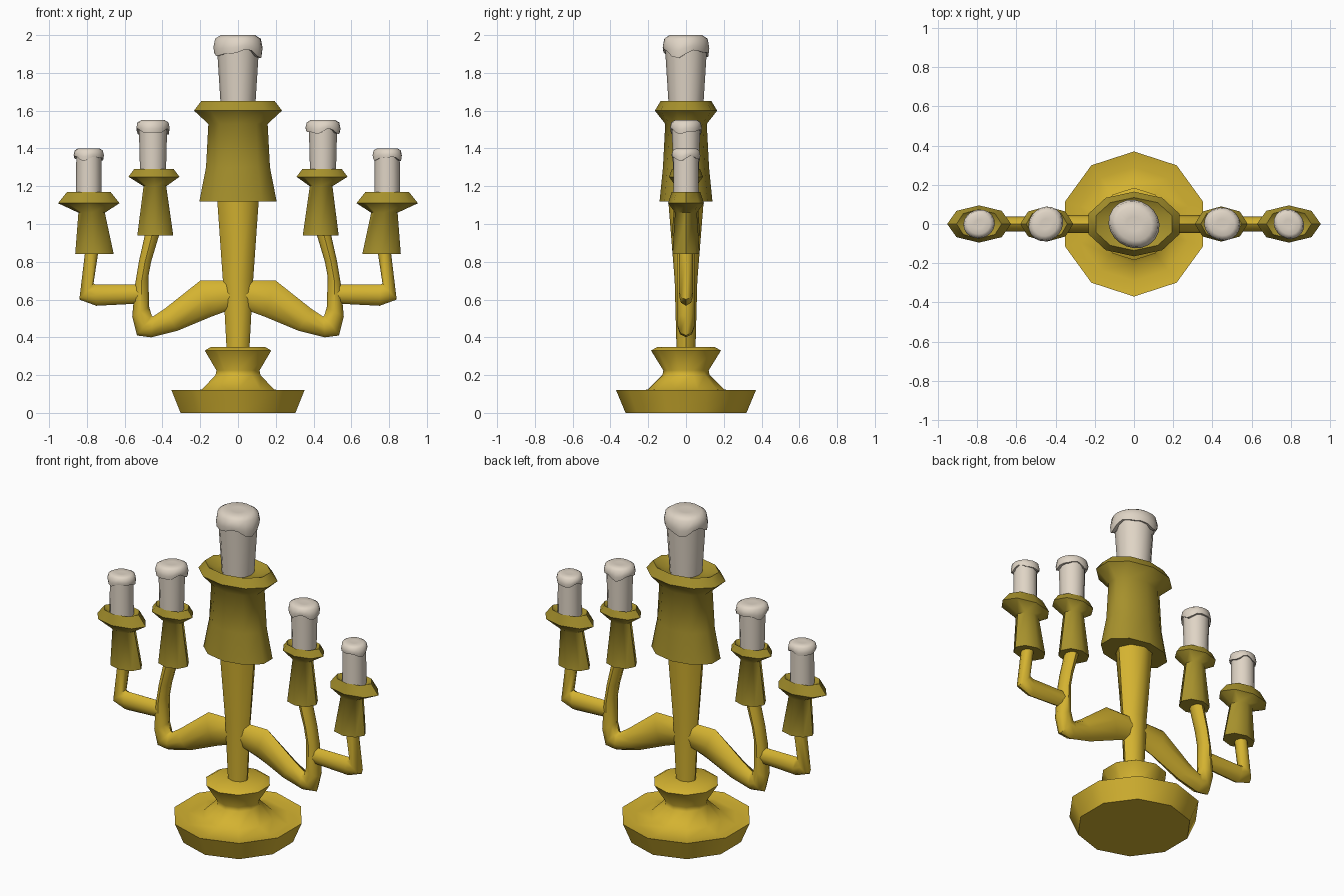
import bpy, bmesh, math

cube = bpy.data.objects.get("Cube")
if cube:
    bpy.data.objects.remove(cube, do_unlink=True)


def material(name, rgb):
    m = bpy.data.materials.new(name)
    m.use_nodes = True
    m.diffuse_color = (*rgb, 1)
    m.node_tree.nodes["Principled BSDF"].inputs["Base Color"].default_value = (*rgb, 1)
    return m


GOLD = material("bright gold", (0.66, 0.45, 0.03))
DARK = material("dark gold", (0.38, 0.28, 0.025))
WAX = material("cream wax", (0.74, 0.66, 0.56))


def skin(name, rings, mat, angle=50):
    """Join rings of points into a closed, smooth-shaded tube."""
    bm = bmesh.new()
    loops = [[bm.verts.new(p) for p in ring] for ring in rings]
    n = len(loops[0])
    for a, b in zip(loops, loops[1:]):
        for i in range(n):
            j = (i + 1) % n
            bm.faces.new((a[i], a[j], b[j], b[i]))
    bm.faces.new(loops[0])
    bm.faces.new(loops[-1])
    bmesh.ops.recalc_face_normals(bm, faces=bm.faces)
    mesh = bpy.data.meshes.new(name)
    bm.to_mesh(mesh)
    bm.free()
    mesh.materials.append(mat)
    ob = bpy.data.objects.new(name, mesh)
    bpy.context.collection.objects.link(ob)
    bpy.ops.object.select_all(action="DESELECT")
    ob.select_set(True)
    bpy.context.view_layer.objects.active = ob
    bpy.ops.object.shade_smooth_by_angle(angle=math.radians(angle))
    return ob


def lathe(name, profile, mat, sides=10, angle=50):
    """Profile rows: centre x, z, half width, half depth."""
    turns = [math.pi / 2 + math.tau * i / sides for i in range(sides)]
    return skin(name, [[(x + w * math.cos(t), d * math.sin(t), z) for t in turns]
                       for x, z, w, d in profile], mat, angle)


def tube(name, stations, depth, side, mat):
    """Stations are pairs of opposite edge points in the xz plane."""
    turns = [math.tau * i / 8 for i in range(8)]
    rings = []
    for x1, z1, x2, z2 in stations:
        cx, cz, hx, hz = (x1 + x2) / 2, (z1 + z2) / 2, (x2 - x1) / 2, (z2 - z1) / 2
        rings.append([(side * (cx + hx * math.cos(t)), depth * math.sin(t),
                       cz + hz * math.cos(t)) for t in turns])
    return skin(name, rings, mat)


def candle(name, x, bottom, top, r0, r1, cap, drip, phase):
    """Wax stick with a melted cap whose lower edge hangs in drips."""
    lathe(name, [(x, bottom, r0, r0), (x, top - drip / 2, r1, r1)], WAX, 12)
    n = 20
    # Rows: radius factor, depth below top, how much the drips pull it down
    rows = [(0.8, 0.6, 0.5), (0.97, 0.62, 0.5), (1.0, 0.45, 0.3),
            (0.93, 0.15, 0.05), (0.7, 0.0, 0.0), (0.3, 0.03, 0.0)]
    rings = []
    for f, down, pull in rows:
        ring = []
        for i in range(n):
            t = math.tau * i / n
            wave = 0.5 + 0.3 * math.sin(3 * t + phase) + 0.2 * math.sin(5 * t - phase)
            r = cap * f * (0.96 + 0.05 * math.sin(2 * t + phase))
            ring.append((x + r * math.cos(t), r * math.sin(t),
                         top - drip * (down + pull * wave)))
        rings.append(ring)
    skin(name + "_melted_cap", rings, WAX, 70)


# Foot, knob and central column
lathe("foot", [(0, 0, .32, .32), (0, .12, .37, .37), (0, .105, .29, .29),
               (0, .125, .2, .2), (0, .2, .125, .125), (0, .225, .12, .12),
               (0, .33, .185, .185), (0, .35, .15, .15)], GOLD)
lathe("column", [(0, .33, .06, .05), (0, .7, .08, .06), (0, 1.2, .115, .1)], GOLD, 8)

# Central socket with its candle
lathe("central_socket", [(0, 1.12, .215, .14), (0, 1.3, .178, .122), (0, 1.53, .165, .11),
                         (0, 1.6, .245, .165), (0, 1.65, .205, .135),
                         (0, 1.62, .13, .1)], DARK)
candle("central_candle", 0, 1.6, 2.0, .09, .112, .132, .11, 2.6)

for side, label in ((1, "left"), (-1, "right")):
    # Curved inner arm and the branch that leaves it
    tube(label + "_inner_arm", [
        (.03, .7, .03, .55), (.2, .7, .14, .51), (.39, .55, .32, .435),
        (.45, .51, .46, .4), (.457, .515, .535, .41), (.47, .56, .56, .51),
        (.475, .72, .545, .68), (.46, .8, .525, .8), (.4, 1.0, .48, 1.0)],
        .045, side, GOLD)
    tube(label + "_outer_arm", [
        (.5, .68, .5, .58), (.755, .68, .75, .567), (.765, .685, .84, .6),
        (.74, .85, .81, .85), (.74, .95, .81, .95)], .038, side, GOLD)

    # Flared sockets
    s = side
    lathe(label + "_inner_socket", [
        (s * .438, .94, .095, .075), (s * .44, 1.2, .06, .055), (s * .445, 1.25, .135, .09),
        (s * .445, 1.29, .105, .075), (s * .445, 1.27, .07, .06)], DARK, 8)
    lathe(label + "_outer_socket", [
        (s * .76, .84, .102, .072), (s * .775, 1.06, .07, .058), (s * .79, 1.11, .163, .095),
        (s * .79, 1.17, .115, .075), (s * .79, 1.145, .07, .06)], DARK, 8)

    # Candles
    candle(label + "_inner_candle", s * .45, 1.25, 1.55, .068, .075, .092, .07, 1.0 + s)
    candle(label + "_outer_candle", s * .79, 1.12, 1.4, .068, .066, .08, .06, 2.0 + s)
